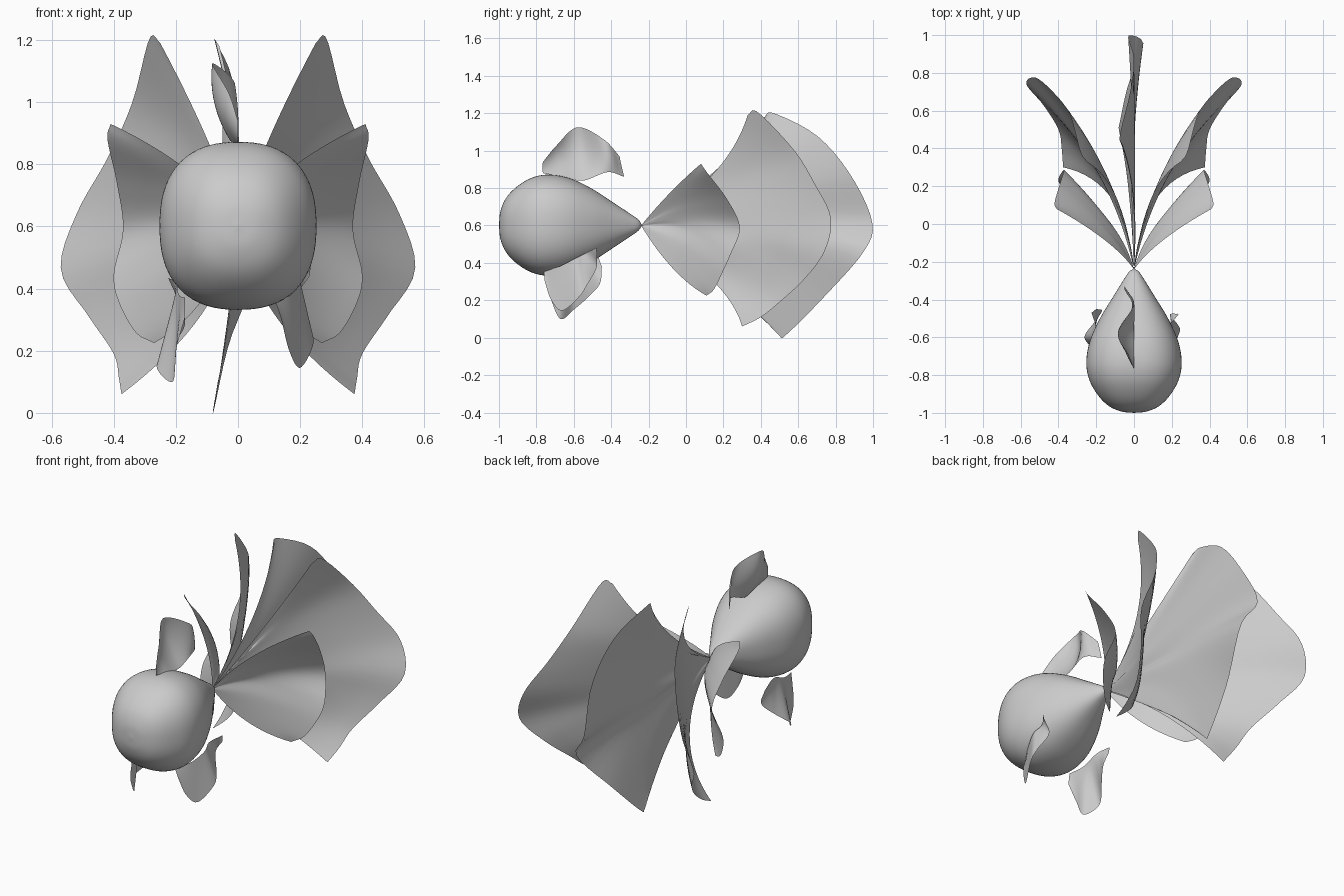
import bpy, math
from mathutils import Vector

if "Cube" in bpy.data.objects:
    bpy.data.objects.remove(bpy.data.objects["Cube"])


def spline(pts, t):
    """Catmull-Rom point at t (0..1) along a row of control points."""
    n = len(pts) - 1
    if n == 0:
        return Vector(pts[0])
    i = min(int(t * n), n - 1)
    f = t * n - i
    p1, p2 = Vector(pts[i]), Vector(pts[i + 1])
    p0 = Vector(pts[i - 1]) if i > 0 else 2 * p1 - p2
    p3 = Vector(pts[i + 2]) if i + 2 <= n else 2 * p2 - p1
    return 0.5 * (2 * p1 + (p2 - p0) * f + (2 * p0 - 5 * p1 + 4 * p2 - p3) * f ** 2
                  + (3 * p1 - p0 - 3 * p2 + p3) * f ** 3)


def make_object(name, verts, faces):
    me = bpy.data.meshes.new(name)
    me.from_pydata(verts, [], faces)
    me.validate()
    me.shade_smooth()
    ob = bpy.data.objects.new(name, me)
    bpy.context.collection.objects.link(ob)
    return ob


def fin(name, root, tip, mid=None, mirror=False, nu=16, nv=40):
    """Thin sheet curving from a root row through a middle row to a tip row."""
    verts = []
    for i in range(nu + 1):
        u = i / nu
        for j in range(nv + 1):
            v = j / nv
            a, c = spline(root, v), spline(tip, v)
            b = spline(mid, v) if mid else (a + c) / 2
            p = a * (1 - u) * (1 - 2 * u) + b * 4 * u * (1 - u) + c * u * (2 * u - 1)
            verts.append(p)
    w = nv + 1
    faces = [(i * w + j, i * w + j + 1, (i + 1) * w + j + 1, (i + 1) * w + j)
             for i in range(nu) for j in range(nv)]
    ob = make_object(name, verts, faces)
    if mirror:
        ob.modifiers.new("mirror", 'MIRROR').use_mirror_merge = False
    return ob


# Body: rounded-square sections along a teardrop profile (y, half height)
profile = [(-1, 0, 0), (-.992, .075, 0), (-.96, .148, 0), (-.9, .209, 0), (-.82, .255, 0),
           (-.73, .27, 0), (-.62, .25, 0), (-.5, .193, 0), (-.38, .115, 0),
           (-.3, .062, 0), (-.255, .03, 0), (-.235, 0, 0)]
rings, sides, power = 60, 64, 2.4
verts, faces = [], []
for i in range(rings + 1):
    y, r, _ = spline(profile, i / rings)
    r = max(r, 0.0003)
    for k in range(sides):
        a = 2 * math.pi * k / sides
        c, s = math.cos(a), math.sin(a)
        q = (abs(c) ** power + abs(s) ** power) ** (-1 / power) * r
        verts.append((c * q * 0.935, y, 0.602 + s * q))
for i in range(rings):
    for k in range(sides):
        n = (k + 1) % sides
        faces.append((i * sides + k, i * sides + n, (i + 1) * sides + n, (i + 1) * sides + k))
faces.append(tuple(range(sides - 1, -1, -1)))
faces.append(tuple(rings * sides + k for k in range(sides)))
make_object("body", verts, faces)

# Tail fans, all spreading from the narrow end of the body
hub = [(0, -.24, .6)]
fin("tail_center", hub,
    [(-.06, .42, 1.18), (-.075, .47, 1.2), (-.02, .7, 1.08), (0, .88, .87), (-.03, .995, .62),
     (.05, .95, .46), (-.03, .74, .22), (-.075, .54, .02), (-.08, .5, .01), (-.065, .43, .1)],
    [(0, .13, .87), (-.01, .18, .86), (0, .27, .81), (.005, .33, .73), (-.01, .37, .61),
     (0, .35, .53), (-.02, .25, .41), (-.025, .17, .33), (-.025, .14, .33)])
fin("tail_outer", hub,
    [(.25, .33, 1.19), (.285, .385, 1.205), (.34, .58, 1.0), (.42, .69, .82), (.52, .775, .64),
     (.57, .74, .46), (.48, .63, .31), (.4, .5, .19), (.383, .4, .11), (.375, .3, .06)],
    [(.09, .13, .86), (.11, .18, .84), (.135, .23, .76), (.175, .27, .6),
     (.18, .25, .5), (.135, .18, .38), (.115, .13, .32)], mirror=True)
fin("tail_side", hub,
    [(.41, .08, .93), (.42, .115, .88), (.39, .22, .74), (.37, .288, .59), (.4, .24, .45),
     (.385, .2, .36), (.33, .15, .26), (.27, .11, .225)],
    [(.155, -.085, .775), (.15, -.02, .7), (.135, .02, .6), (.15, 0, .49), (.11, -.07, .37)],
    mirror=True)

# Back fin
fin("back_fin",
    [(0, -.765, .88), (0, -.66, .86), (0, -.55, .84), (0, -.42, .885), (-.05, -.33, .86)],
    [(0, -.765, .94), (-.03, -.69, 1.03), (-.083, -.58, 1.125), (-.01, -.44, 1.06),
     (-.045, -.355, .97)],
    [(0, -.768, .91), (-.04, -.68, .945), (-.07, -.56, .98), (0, -.425, .97),
     (-.05, -.345, .92)])

# Belly fins, each with its own ripple
fin("belly_fin_right",
    [(.12, -.76, .36), (.17, -.68, .38), (.2, -.6, .42), (.19, -.54, .45), (.235, -.48, .48)],
    [(.14, -.755, .3), (.165, -.72, .2), (.2, -.66, .145), (.242, -.57, .22),
     (.23, -.53, .28), (.19, -.48, .37), (.23, -.475, .44)])
fin("belly_fin_left",
    [(-.17, -.74, .37), (-.19, -.65, .38), (-.2, -.55, .42), (-.225, -.47, .435)],
    [(-.17, -.75, .31), (-.2, -.72, .2), (-.21, -.67, .1), (-.262, -.6, .15),
     (-.21, -.52, .22), (-.17, -.46, .29), (-.2, -.45, .38)])
